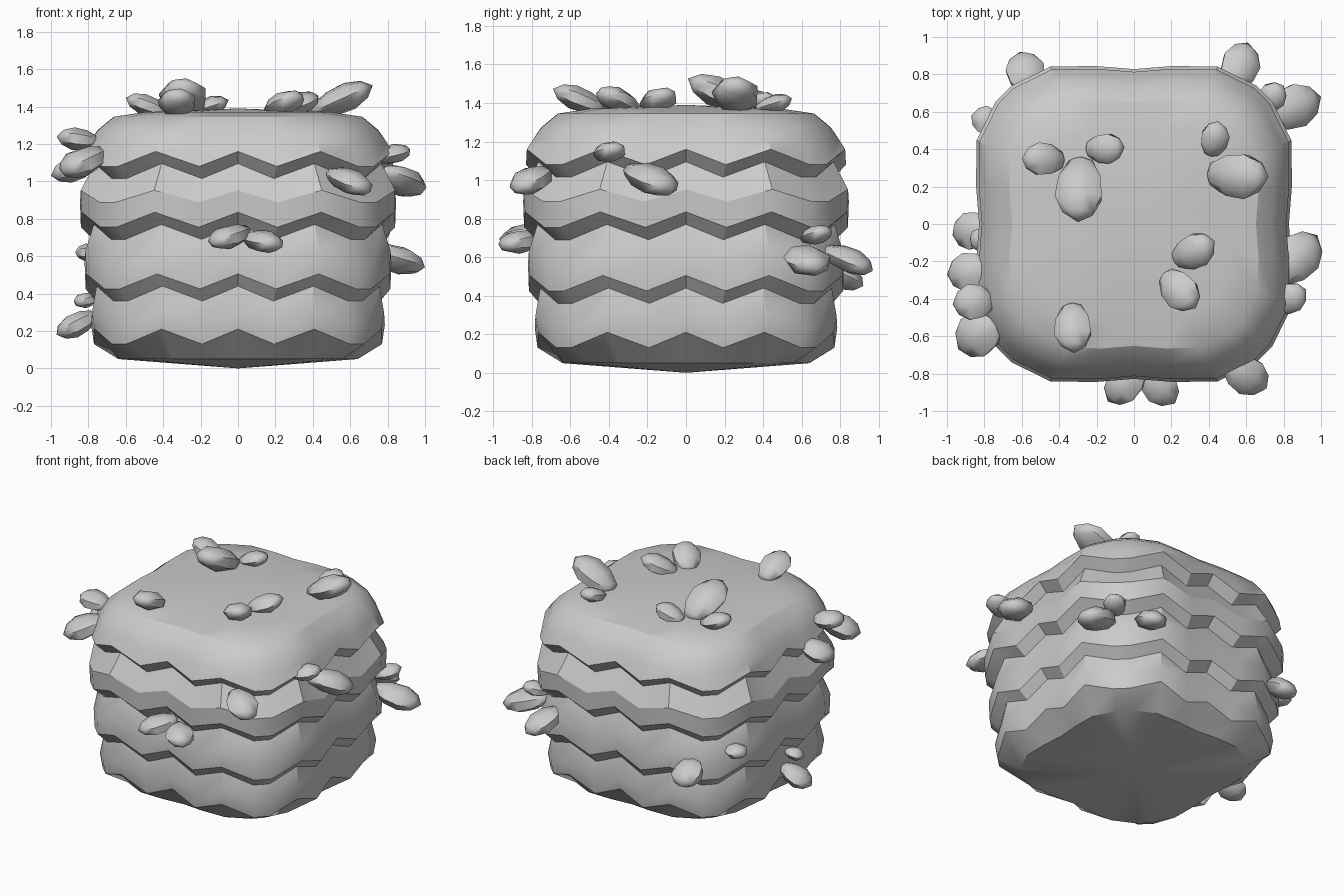
import bpy, bmesh, math
from mathutils import Vector, Matrix

if "Cube" in bpy.data.objects:
    bpy.data.objects.remove(bpy.data.objects["Cube"])


def loft(bm, rings):
    # single-point rings become fan caps
    vs = [[bm.verts.new(p) for p in r] for r in rings]
    n = max(len(r) for r in vs)
    for a, b in zip(vs, vs[1:]):
        for i in range(n):
            j = (i + 1) % n
            if len(a) == 1:
                bm.faces.new((a[0], b[j], b[i]))
            elif len(b) == 1:
                bm.faces.new((a[i], a[j], b[0]))
            else:
                bm.faces.new((a[i], a[j], b[j], b[i]))


def build(name, rings, angle):
    bm = bmesh.new()
    loft(bm, rings)
    bmesh.ops.recalc_face_normals(bm, faces=bm.faces)
    me = bpy.data.meshes.new(name)
    bm.to_mesh(me)
    bm.free()
    ob = bpy.data.objects.new(name, me)
    bpy.context.collection.objects.link(ob)
    bpy.ops.object.select_all(action='DESELECT')
    ob.select_set(True)
    bpy.context.view_layer.objects.active = ob
    bpy.ops.object.shade_smooth_by_angle(angle=math.radians(angle))


# Rounded-square outline: an eighth mirrored on the diagonal, turned four times
eighth = [(0, .98), (.25, 1), (.53, .995), (.775, .875)]
quarter = [(x, -y) for x, y in eighth] + [(y, -x) for x, y in eighth[:0:-1]]
peaks = [1, -1, 1, -1, -1, 1, -1]
outline = []
for k in range(4):
    for (x, y), s in zip(quarter, peaks):
        p = Matrix.Rotation(k * math.pi / 2, 2) @ Vector((x, y))
        outline.append((p.x, p.y, s))

# Stacked layers: half width, mean height, zigzag amplitude
amp = .04
levels = [(.64, .05, 0), (.77, .17, amp)]
bulge = .785
for z, inner, lip in ((.40, .76, .815), (.73, .775, .84), (1.055, .77, .83)):
    levels += [(bulge, z - .135, amp * .8), (inner, z, amp), (lip, z + .065, amp)]
    bulge = lip + .005
levels += [(.795, 1.2, .015), (.75, 1.275, 0), (.665, 1.345, 0), (.5, 1.37, 0)]
rings = [[(x * r, y * r, z + s * a) for x, y, s in outline] for r, z, a in levels]
build("layered_block", [[(0, 0, 0)]] + rings + [[(0, 0, 1.39)]], 30)


# Faceted pebble from root to tip, flattened vertically
def pebble(name, a, b, slim):
    axis = (b - a).normalized()
    width = (b - a).length * slim + .04
    side = axis.cross(Vector((0, 0, 1))).normalized()
    up = side.cross(axis)
    rs = [[a]]
    for t, r in ((.07, .5), (.32, .9), (.62, 1), (.86, .65)):
        c = a.lerp(b, t)
        rs.append([c + (side * math.cos(q) + up * math.sin(q) * .62) * r * width / 2
                   for q in [math.tau * i / 7 for i in range(7)]])
    build(name, rs + [[b]], 45)


# Top pebbles: root and tip in plan; longer ones rise higher
top = [(-.37, .34, -.60, .35), (-.28, .36, -.30, .01), (-.26, .40, -.05, .41),
       (.41, .36, .45, .55), (.39, .27, .72, .25), (.21, -.20, .43, -.09),
       (.16, -.26, .33, -.45), (-.33, -.42, -.32, -.69)]
for i, (x, y, u, v) in enumerate(top):
    rise = .66 * math.hypot(u - x, v - y) - .07
    pebble(f"top_pebble_{i + 1}", Vector((x, y, 1.365)), Vector((u, v, 1.365 + rise)), .58)

# Wall pebbles: tip, then slide of the root along the wall and upward
left = [(-.97, -.43, 1.24, .1, -.03), (-1, -.27, 1.03, .06, .07),
        (-.94, -.67, 1.05, 0, .11), (-.97, -.06, .18, -.04, .11),
        (-.87, -.12, .35, -.06, .03), (-.87, .58, .62, -.05, 0),
        (-.61, .92, .45, .1, .11)]
right = [(.61, .97, .53, -.08, .11), (1, .68, .54, .13, .09),
         (.8, .74, .74, 0, -.05), (.71, -.88, .95, -.1, .1),
         (.98, -.06, .95, -.33, .11), (.92, -.35, 1.17, -.2, -.05)]
front = [(-.14, -.95, .67, .2, .07), (.22, -.96, .66, -.16, .04)]
for label, items, slim in (("left", left, .7), ("right", right, .6), ("front", front, .58)):
    for i, (x, y, z, slide, lift) in enumerate(items):
        out = Vector((x ** 3, y ** 3, 0)).normalized()
        p = Vector((x, y, 0)) + Vector((-out.y, out.x, 0)) * slide
        p *= .76 / (p.x ** 4 + p.y ** 4) ** .25     # root sits on the wall
        p.z = z + lift
        pebble(f"{label}_pebble_{i + 1}", p, Vector((x, y, z)), slim)
